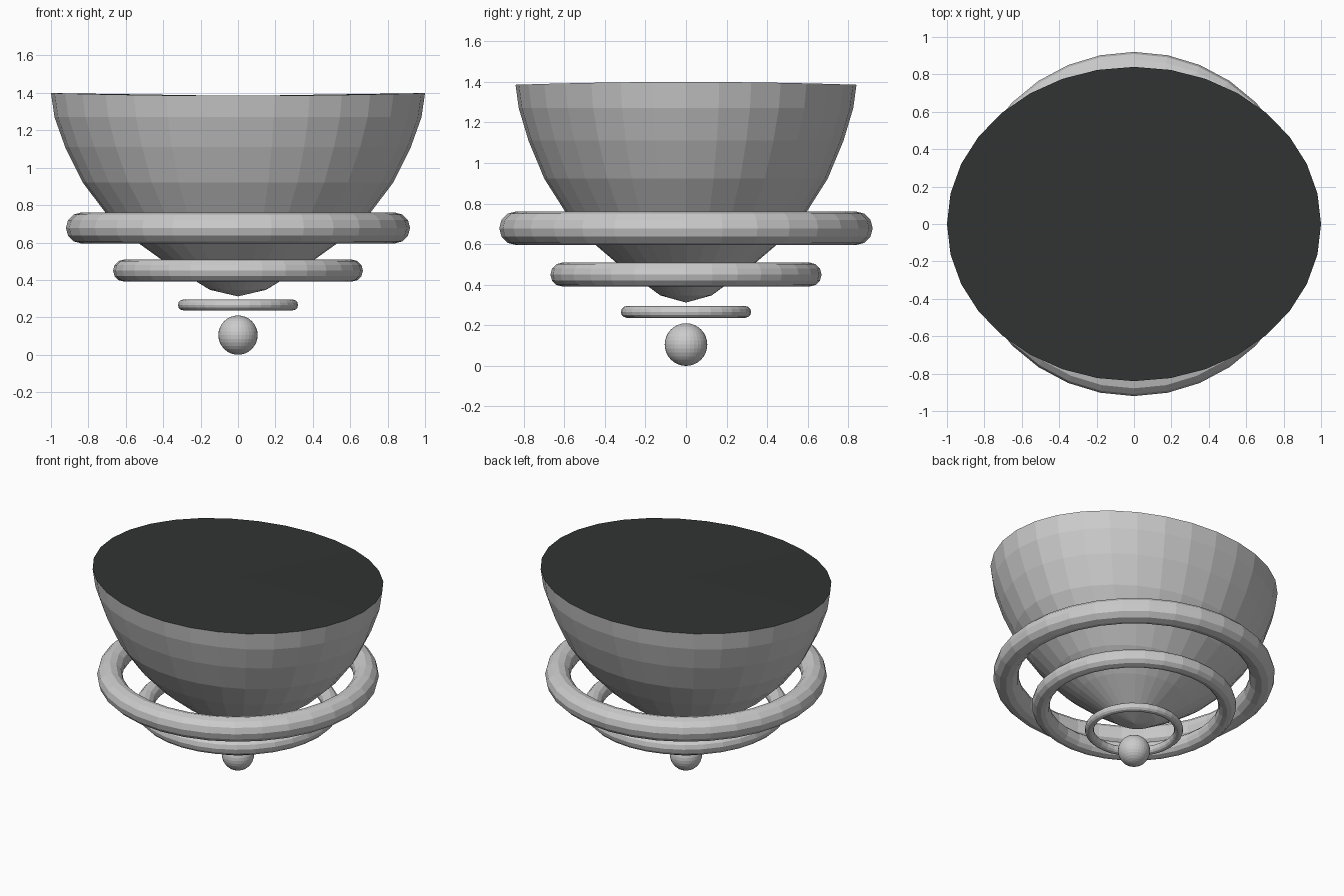
import bpy, bmesh, math

if "Cube" in bpy.data.objects:
    bpy.data.objects.remove(bpy.data.objects["Cube"])

SEG = 32

# Elliptical bowl: (x radius, height) from rim down to the tip
PROFILE = [(1.0, 1.392), (0.981, 1.27), (0.924, 1.11), (0.831, 0.922),
           (0.707, 0.758), (0.555, 0.613), (0.383, 0.49), (0.15, 0.347)]
TIP_Z = 0.312
CAP_Z = 1.384
Y_RATIO = 0.84


def rim_point(k, lift=0.007):
    # The rim rises slightly toward the two long ends
    a = 2 * math.pi * k / SEG
    return (math.cos(a), Y_RATIO * math.sin(a), PROFILE[0][1] + lift * math.cos(2 * a))


def link_mesh(name, bm):
    mesh = bpy.data.meshes.new(name)
    bm.to_mesh(mesh)
    bm.free()
    ob = bpy.data.objects.new(name, mesh)
    bpy.context.collection.objects.link(ob)
    return ob


# Bowl shell
bm = bmesh.new()
rows = [[bm.verts.new(rim_point(k)) for k in range(SEG)]]
for r, z in PROFILE[1:]:
    rows.append([bm.verts.new((r * math.cos(2 * math.pi * k / SEG),
                               r * Y_RATIO * math.sin(2 * math.pi * k / SEG), z))
                 for k in range(SEG)])
tip = bm.verts.new((0, 0, TIP_Z))
for k in range(SEG):
    n = (k + 1) % SEG
    for up, low in zip(rows, rows[1:]):
        bm.faces.new((up[k], low[k], low[n], up[n]))
    bm.faces.new((rows[-1][k], tip, rows[-1][n]))
link_mesh("bowl", bm)

# Dark top closing the bowl, dipping just below the rim
bm = bmesh.new()
rim = [bm.verts.new(rim_point(k)) for k in range(SEG)]
centre = bm.verts.new((0, 0, CAP_Z))
for k in range(SEG):
    bm.faces.new((centre, rim[k], rim[(k + 1) % SEG]))
top = link_mesh("top_surface", bm)
dark = bpy.data.materials.new("dark_grey")
dark.diffuse_color = (0.031, 0.034, 0.033, 1)
dark.use_nodes = True
dark.node_tree.nodes["Principled BSDF"].inputs["Base Color"].default_value = dark.diffuse_color
top.data.materials.append(dark)


# Floating rings below the bowl
def ring(name, outer, minor, z):
    bpy.ops.mesh.primitive_torus_add(major_segments=SEG, minor_segments=12,
                                     major_radius=outer - minor, minor_radius=minor,
                                     location=(0, 0, z))
    bpy.context.object.name = name


ring("large_ring", 0.92, 0.083, 0.678)
ring("middle_ring", 0.668, 0.059, 0.45)
ring("small_ring", 0.321, 0.029, 0.266)

# Ball at the bottom
bpy.ops.mesh.primitive_uv_sphere_add(segments=32, ring_count=16, radius=0.105,
                                     location=(0, 0, 0.105))
bpy.context.object.name = "bottom_ball"
